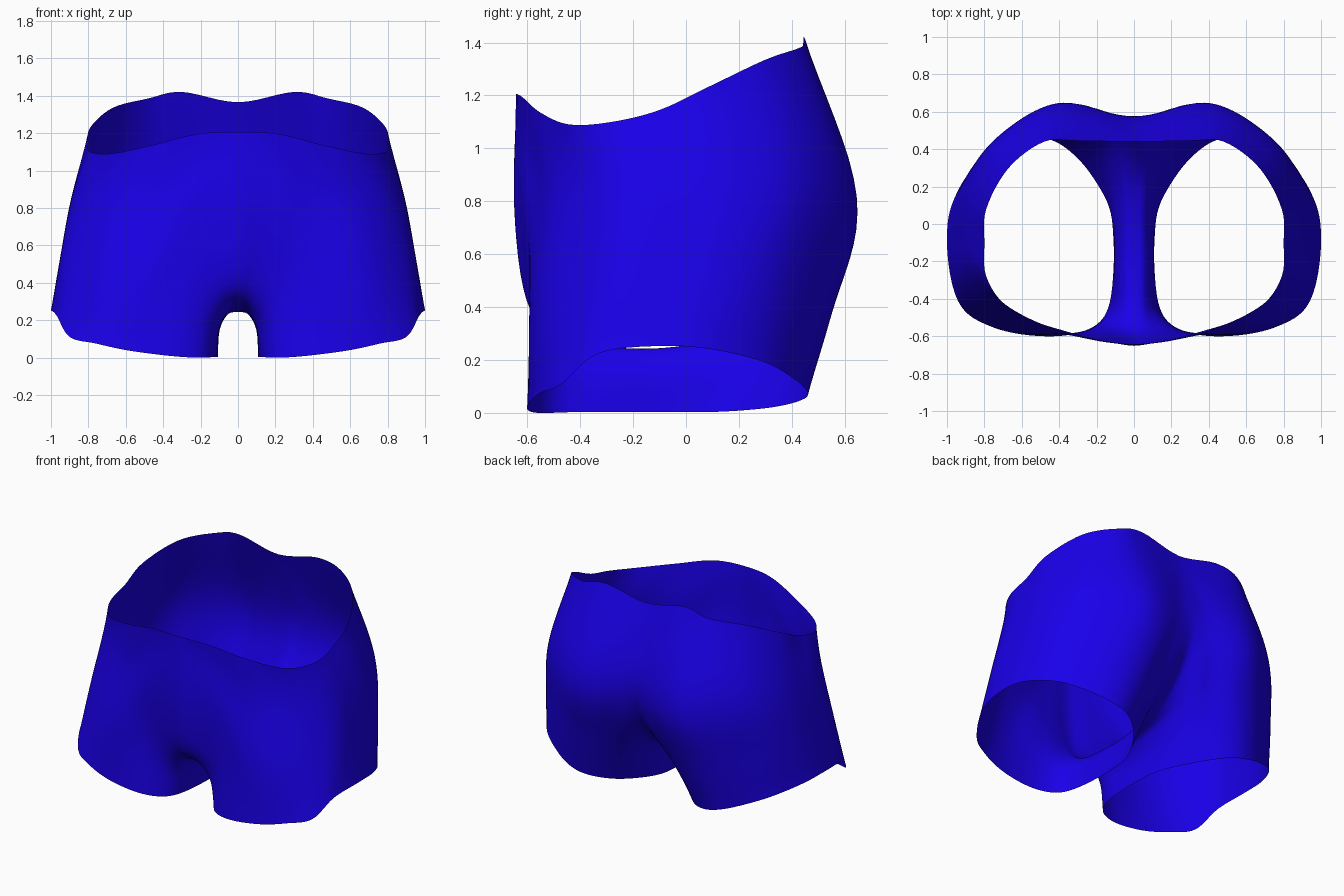
import bpy, bmesh
from mathutils import Vector

if "Cube" in bpy.data.objects:
    bpy.data.objects.remove(bpy.data.objects["Cube"])

# Loops around one half: from waist + centre seam (first) out to the leg hem (last).
# Each runs front centre -> side -> back centre -> under the crotch -> front again.
waist = [(0,-.643,1.205), (.22,-.62,1.195), (.46,-.55,1.135), (.68,-.44,1.09), (.79,-.28,1.1),
         (.8,-.1,1.145), (.79,.08,1.23), (.67,.3,1.335), (.48,.44,1.385), (.3,.445,1.42),
         (0,.44,1.365)]
centre = [(0,.44,1.365), (0,.58,.9), (0,.5,.58), (0,.27,.34), (0,0,.255),
          (0,-.25,.245), (0,-.48,.29), (0,-.605,.42), (0,-.653,.8), (0,-.643,1.205)]
hip = [(.23,-.62,.85), (.4,-.565,.85), (.6,-.5,.85), (.78,-.37,.86), (.87,-.22,.87),
       (.89,-.06,.86), (.88,.17,.85), (.78,.4,.87), (.6,.56,.87), (.42,.647,.83),
       (.26,.64,.78), (.16,.585,.66), (.11,.47,.44), (.07,.26,.31), (.055,0,.24),
       (.055,-.25,.234), (.06,-.46,.26), (.08,-.577,.37), (.15,-.612,.6)]
thigh = [(.35,-.585,.45), (.5,-.59,.45), (.69,-.54,.45), (.85,-.41,.48), (.94,-.26,.52),
         (.953,-.08,.52), (.94,.13,.52), (.85,.33,.5), (.67,.48,.44), (.51,.55,.41),
         (.37,.545,.37), (.25,.48,.34), (.17,.36,.24), (.12,.19,.18), (.1,-.02,.15),
         (.1,-.25,.15), (.105,-.43,.16), (.16,-.53,.22), (.25,-.573,.32)]
hem = [(.42,-.6,.015), (.6,-.59,.04), (.76,-.55,.075), (.9,-.47,.11), (.97,-.33,.225),
       (1,-.1,.253), (.975,.1,.24), (.86,.3,.19), (.68,.42,.12), (.54,.46,.075),
       (.42,.44,.05), (.3,.35,.025), (.2,.22,.01), (.13,.08,.003), (.11,-.08,.003),
       (.11,-.25,.003), (.13,-.42,.003), (.18,-.52,0), (.28,-.577,.002)]


def mirrored(v):
    return Vector((-v[0], v[1], v[2]))


def spline(pts, steps, closed=False, first=None, last=None):
    """Catmull-Rom curve; first/last override the points beyond the ends."""
    p = [Vector(q) for q in pts]
    n = len(p)
    if closed:
        ext = [p[-1]] + p + p[:2]
    else:
        ext = [first or 2*p[0] - p[1]] + p + [last or 2*p[-1] - p[-2]]
    out = []
    for i in range(n if closed else n - 1):
        a, b, c, d = ext[i:i + 4]
        for s in range(steps):
            t = s / steps
            out.append(0.5 * (2*b + (c - a)*t + (2*a - 5*b + 4*c - d)*t*t
                              + (3*b - a - 3*c + d)*t**3))
    if not closed:
        out.append(p[-1].copy())
    return out


# Loft one half of the garment
STEPS = 6
edge = spline(waist, STEPS, first=mirrored(waist[1]), last=mirrored(waist[-2]))[:-1]
first_seam = len(edge)
edge += spline(centre, STEPS)[:-1]
loops = [edge] + [spline(l, STEPS, True) for l in (hip, thigh, hem)]
columns = []
for i, c in enumerate(zip(*loops)):
    ghost = 2*c[0] - c[1]
    if i >= first_seam:          # cloth crosses the centre seam smoothly
        w = min(1, (i - first_seam) / STEPS, (len(edge) - i) / STEPS)
        flat = mirrored(c[1])
        flat.z = ghost.z + (c[1].z - ghost.z) * 0.6
        ghost = ghost.lerp(flat, w)
    columns.append(spline(c, 8, first=ghost))

bm = bmesh.new()
grid = [[bm.verts.new((max(v.x, 0), v.y, v.z)) for v in col] for col in columns]
for i, col in enumerate(grid):
    nxt = grid[(i + 1) % len(grid)]
    for j in range(len(col) - 1):
        bm.faces.new((col[j], col[j + 1], nxt[j + 1], nxt[j]))

# Mirror to the other side and weld the centre seam
both = bm.verts[:] + bm.edges[:] + bm.faces[:]
bmesh.ops.mirror(bm, geom=both, axis='X', merge_dist=0.0005)
bmesh.ops.remove_doubles(bm, verts=bm.verts, dist=0.0005)

# Relax small ripples, keeping the open edges in place
inner = [v for v in bm.verts if not v.is_boundary]
for _ in range(6):
    bmesh.ops.smooth_vert(bm, verts=inner, factor=0.5,
                          use_axis_x=True, use_axis_y=True, use_axis_z=True)
bmesh.ops.recalc_face_normals(bm, faces=bm.faces)
mesh = bpy.data.meshes.new("shorts")
bm.to_mesh(mesh)
bm.free()
for f in mesh.polygons:
    f.use_smooth = True
shorts = bpy.data.objects.new("shorts", mesh)
bpy.context.collection.objects.link(shorts)

# Blue cloth
cloth = bpy.data.materials.new("blue_cloth")
cloth.diffuse_color = (0.01, 0.0, 0.82, 1)
cloth.use_nodes = True
cloth.node_tree.nodes["Principled BSDF"].inputs["Base Color"].default_value = cloth.diffuse_color
mesh.materials.append(cloth)
